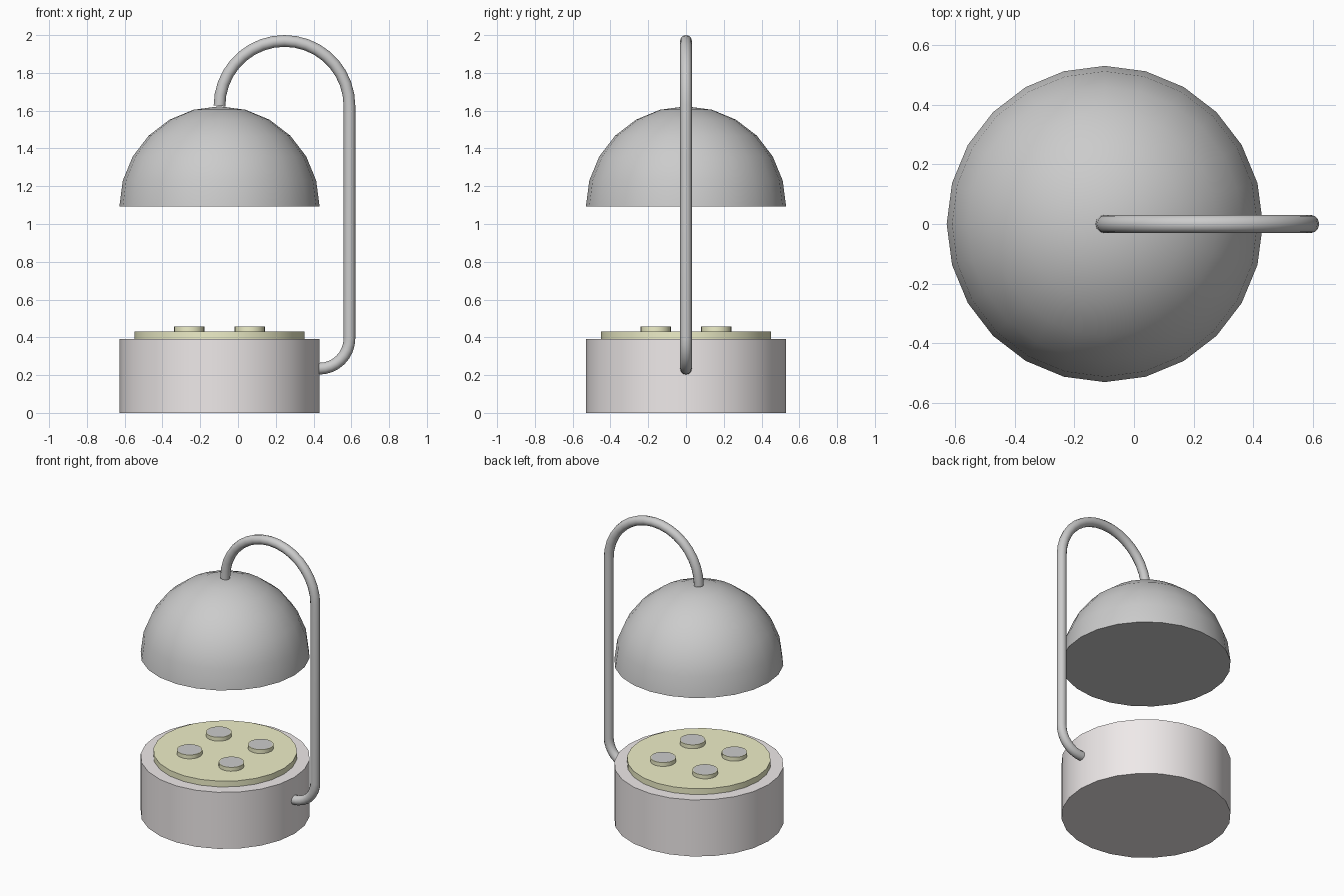
import bpy, bmesh, math

if "Cube" in bpy.data.objects:
    bpy.data.objects.remove(bpy.data.objects["Cube"])

CX = -0.098   # axis of the base and shade
R = 0.53
SIDES = 24


def material(name, rgb):
    m = bpy.data.materials.new(name)
    m.diffuse_color = (*rgb, 1)
    m.use_nodes = True
    m.node_tree.nodes["Principled BSDF"].inputs["Base Color"].default_value = m.diffuse_color
    return m


def smooth(obj, angle=35):
    bpy.ops.object.select_all(action='DESELECT')
    obj.select_set(True)
    bpy.context.view_layer.objects.active = obj
    bpy.ops.object.shade_smooth_by_angle(angle=math.radians(angle))


def cylinder(name, r, z0, z1, x=CX, y=0, mat=None, sides=SIDES):
    bpy.ops.mesh.primitive_cylinder_add(vertices=sides, radius=r, depth=z1 - z0,
                                        location=(x, y, (z0 + z1) / 2))
    obj = bpy.context.object
    obj.name = name
    if mat:
        obj.data.materials.append(mat)
    smooth(obj)
    return obj


white = material("warm_white", (0.86, 0.82, 0.82))
cream = material("pale_yellow", (0.86, 0.86, 0.58))
grey = material("lens_grey", (0.6, 0.6, 0.6))

# Base drum and raised light plate
cylinder("base", R, 0, 0.39, mat=white)
cylinder("light_plate", 0.45, 0.38, 0.43, mat=cream)

# Four small round lights with grey faces
for i, (sx, sy) in enumerate([(-1, -1), (1, -1), (1, 1), (-1, 1)]):
    light = cylinder(f"light_{i + 1}", 0.08, 0.425, 0.457,
                     CX + sx * 0.16, sy * 0.16, cream)
    light.data.materials.append(grey)
    bm = bmesh.new()
    bm.from_mesh(light.data)
    top = max(bm.faces, key=lambda f: f.calc_center_median().z)
    bmesh.ops.inset_region(bm, faces=[top], thickness=0.006)
    top.material_index = 1
    bm.to_mesh(light.data)
    bm.free()

# Half-dome shade, closed underneath by an inset cap
bm = bmesh.new()
bmesh.ops.create_uvsphere(bm, u_segments=SIDES, v_segments=12, radius=R)
bmesh.ops.bisect_plane(bm, geom=bm.verts[:] + bm.edges[:] + bm.faces[:], dist=1e-4,
                       plane_co=(0, 0, 0), plane_no=(0, 0, -1), clear_outer=True)
rim = [e for e in bm.edges if e.is_boundary]
cap = bmesh.ops.contextual_create(bm, geom=rim)["faces"]
bmesh.ops.inset_region(bm, faces=cap, thickness=0.013)
bmesh.ops.recalc_face_normals(bm, faces=bm.faces)
mesh = bpy.data.meshes.new("shade")
bm.to_mesh(mesh)
bm.free()
shade = bpy.data.objects.new("shade", mesh)
shade.location = (CX, 0, 1.093)
bpy.context.collection.objects.link(shade)
smooth(shade)


# Bent tube arm: lower elbow, upright, and top half-circle
def arc(cx, cz, r, a0, a1, n):
    for k in range(n + 1):
        a = math.radians(a0 + (a1 - a0) * k / n)
        yield (cx + r * math.cos(a), 0, cz + r * math.sin(a))


path = [(0.39, 0, 0.234)]
path += arc(0.43, 0.394, 0.16, -90, 0, 8)
path += arc(0.246, 1.625, 0.344, 0, 180, 18)
curve = bpy.data.curves.new("arm", 'CURVE')
curve.dimensions = '3D'
curve.bevel_depth = 0.031
curve.bevel_resolution = 4
curve.use_fill_caps = True
spline = curve.splines.new('POLY')
spline.points.add(len(path) - 1)
for p, co in zip(spline.points, path):
    p.co = (*co, 1)
arm = bpy.data.objects.new("arm", curve)
bpy.context.collection.objects.link(arm)
bpy.ops.object.select_all(action='DESELECT')
arm.select_set(True)
bpy.context.view_layer.objects.active = arm
bpy.ops.object.convert(target='MESH')
smooth(bpy.context.object, 40)
